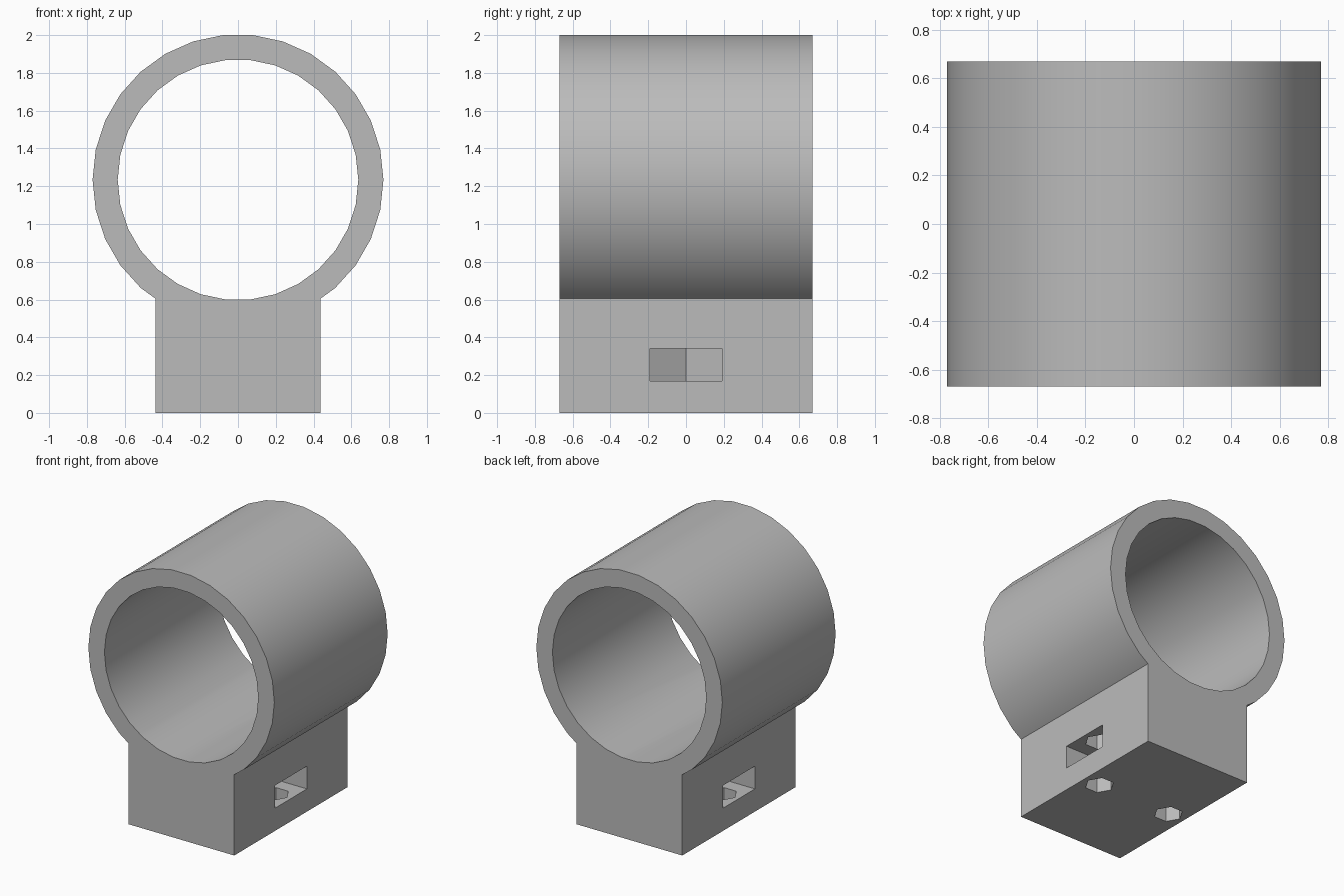
import bpy, math
from mathutils import Matrix

cube = bpy.data.objects.get("Cube")
if cube:
    bpy.data.objects.remove(cube, do_unlink=True)

RING_Z, OUTER_R, BORE_R = 1.234, 0.77, 0.637
LENGTH = 1.34                 # depth along y
BLOCK_HALF = 0.438            # half width of the foot
HOLE_X, HOLE_R = 0.305, 0.1   # screw positions
NUT_R = 0.219                 # nut corner radius
SLOT_LOW, SLOT_HIGH = 0.17, 0.34

grey = bpy.data.materials.new("plain_grey")
grey.use_nodes = True
colour = (0.5, 0.5, 0.5, 1)
grey.diffuse_color = colour
grey.node_tree.nodes["Principled BSDF"].inputs["Base Color"].default_value = colour


def prism(name, outline, low, high, along_y=False):
    """Extrude a counter-clockwise outline along z, or along y if asked."""
    n = len(outline)
    verts = [(x, y, z) for z in (low, high) for x, y in outline]
    faces = [list(range(n))[::-1], list(range(n, 2 * n))]
    faces += [(i, (i + 1) % n, n + (i + 1) % n, n + i) for i in range(n)]
    mesh = bpy.data.meshes.new(name)
    mesh.from_pydata(verts, [], faces)
    if along_y:
        mesh.transform(Matrix.Rotation(math.pi / 2, 4, "X"))
    mesh.materials.append(grey)
    obj = bpy.data.objects.new(name, mesh)
    bpy.context.collection.objects.link(obj)
    return obj


def polygon(radius, sides, cx=0, cy=0):
    return [(cx + radius * math.cos(math.tau * i / sides),
             cy + radius * math.sin(math.tau * i / sides)) for i in range(sides)]


def combine(target, tool, operation):
    mod = target.modifiers.new(operation.lower(), "BOOLEAN")
    mod.operation, mod.solver, mod.object = operation, "EXACT", tool
    bpy.context.view_layer.objects.active = target
    bpy.ops.object.modifier_apply(modifier=mod.name)
    bpy.data.objects.remove(tool, do_unlink=True)


# Tube with a rectangular foot
half = LENGTH / 2
mount = prism("tube_mount", polygon(OUTER_R, 30, 0, RING_Z), -half, half, True)
b = BLOCK_HALF
foot = prism("foot", [(-b, 0), (b, 0), (b, 0.7), (-b, 0.7)], -half, half, True)
combine(mount, foot, "UNION")
bore = prism("bore", polygon(BORE_R, 30, 0, RING_Z), -1, 1, True)
combine(mount, bore, "DIFFERENCE")

# Nut slots open to each side, with blind screw holes from below
for side in (-1, 1):
    cx = side * HOLE_X
    flat = NUT_R * math.sqrt(3) / 2
    slot = [(cx - side * NUT_R, 0), (cx - side * NUT_R / 2, -flat),
            (side * 0.6, -flat), (side * 0.6, flat), (cx - side * NUT_R / 2, flat)]
    if side < 0:
        slot.reverse()
    combine(mount, prism("nut_slot", slot, SLOT_LOW, SLOT_HIGH), "DIFFERENCE")
    hole = prism("screw_hole", polygon(HOLE_R, 6, cx), -0.1, 0.5)
    combine(mount, hole, "DIFFERENCE")

# Smooth tube, crisp edges
bpy.ops.object.select_all(action="DESELECT")
mount.select_set(True)
bpy.context.view_layer.objects.active = mount
bpy.ops.object.shade_smooth_by_angle(angle=math.radians(25))
